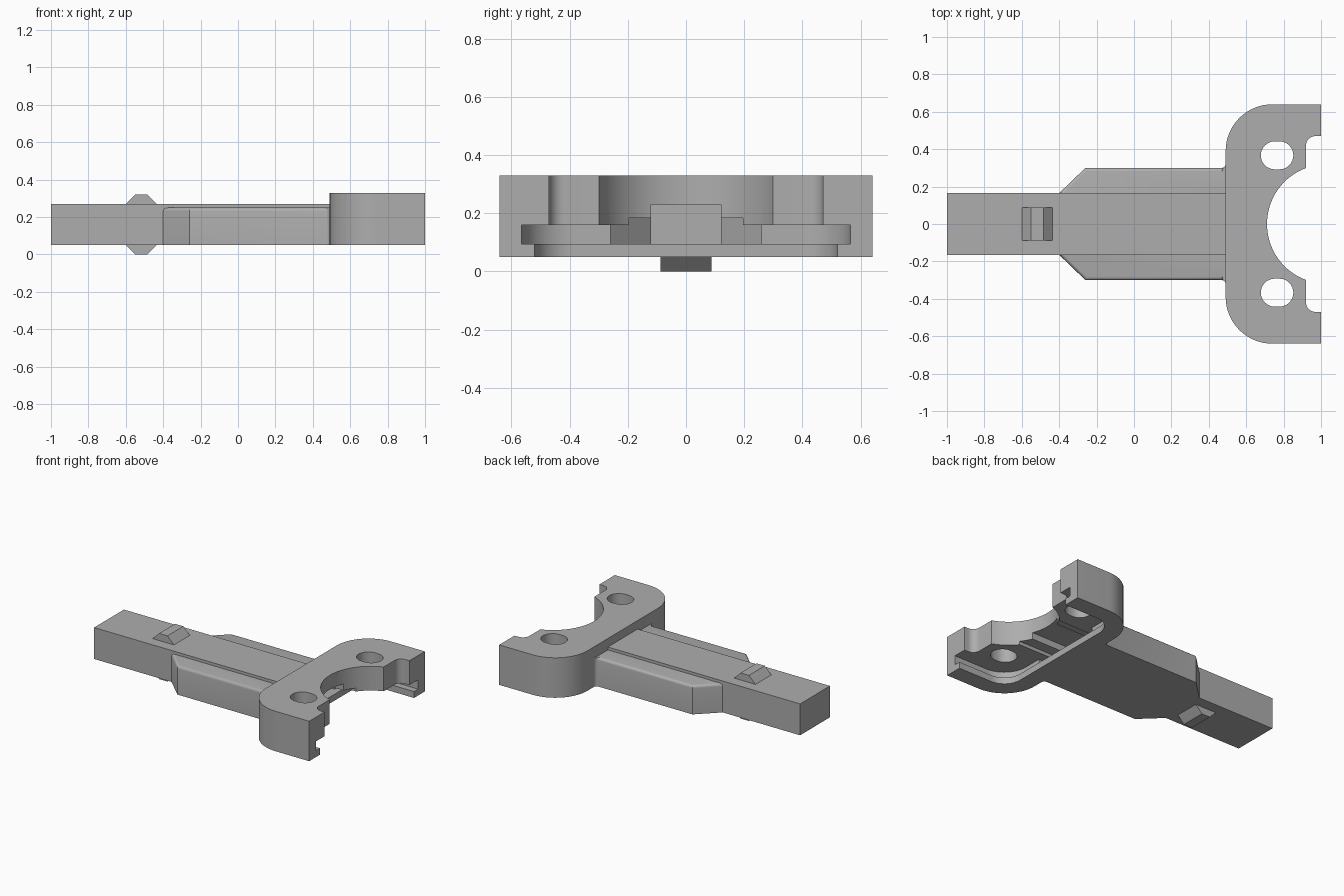
import bpy, bmesh
from math import sin, cos, pi, radians

cube = bpy.data.objects.get("Cube")
if cube:
    bpy.data.objects.remove(cube, do_unlink=True)

grey = bpy.data.materials.new("plain grey")
grey.use_nodes = True
GREY = (0.42, 0.42, 0.42, 1)
grey.diffuse_color = GREY
grey.node_tree.nodes["Principled BSDF"].inputs["Base Color"].default_value = GREY


def arc(cx, cy, r, a0, a1, n=16):
    """Points along an arc, angles in degrees."""
    steps = [radians(a0 + (a1 - a0) * i / n) for i in range(n + 1)]
    return [(cx + r * cos(a), cy + r * sin(a)) for a in steps]


def mirrored(half):
    """Close a half outline (y > 0) by mirroring it across y = 0."""
    return half + [(x, -y) for x, y in reversed(half) if y > 1e-5]


def prism(name, outline, low, high, axis="z"):
    """Extrude a plan outline in z, or a side outline (x, z) in y."""
    bm = bmesh.new()
    place = (lambda a, b, t: (a, b, t)) if axis == "z" else (lambda a, b, t: (a, t, b))
    rings = [[bm.verts.new(place(a, b, t)) for a, b in outline] for t in (low, high)]
    n = len(outline)
    bm.faces.new(rings[0])
    bm.faces.new(rings[1])
    for i in range(n):
        j = (i + 1) % n
        bm.faces.new((rings[0][i], rings[0][j], rings[1][j], rings[1][i]))
    bmesh.ops.recalc_face_normals(bm, faces=bm.faces)
    mesh = bpy.data.meshes.new(name)
    bm.to_mesh(mesh)
    bm.free()
    mesh.materials.append(grey)
    ob = bpy.data.objects.new(name, mesh)
    bpy.context.collection.objects.link(ob)
    return ob


def combine(target, tool, operation):
    mod = target.modifiers.new(operation.lower(), "BOOLEAN")
    mod.operation, mod.solver, mod.object = operation, "EXACT", tool
    bpy.context.view_layer.objects.active = target
    bpy.ops.object.modifier_apply(modifier=mod.name)


def consume(target, tool, operation):
    combine(target, tool, operation)
    bpy.data.objects.remove(tool, do_unlink=True)


BASE, HEAD_X = 0.05, 0.49

# Shaft: a long bar with lower, wider flanks
shaft = prism("shaft", mirrored([(-1, 0.165), (HEAD_X, 0.165)]), BASE, 0.27)
flank_half = [(-0.4, 0.165), (-0.26, 0.3)] + arc(0.47, 0.32, 0.02, -90, 0, 4)
flanks = prism("flanks", mirrored(flank_half), BASE, 0.25)
bm = bmesh.new()
bm.from_mesh(flanks.data)
rim = [e for e in bm.edges
       if all(v.co.z > 0.2 and v.co.x < 0.48 for v in e.verts)
       and abs(sum(v.co.y for v in e.verts)) > 0.4]
bmesh.ops.bevel(bm, geom=rim, offset=0.018, segments=4, profile=0.5, affect="EDGES")
bm.to_mesh(flanks.data)
bm.free()
consume(shaft, flanks, "UNION")

# Latch: wedge nubs standing out above and below the bar
latch = prism("latch", [(-0.6, 0.27), (-0.55, 0.32), (-0.485, 0.32), (-0.435, 0.27),
                        (-0.435, BASE), (-0.485, 0), (-0.55, 0), (-0.6, BASE)],
              -0.088, 0.088, "y")
consume(shaft, latch, "UNION")


# Head: rounded block with a round bite and corner notches
def rounded_plan(inset, end):
    r = 0.25 - inset
    return mirrored(arc(HEAD_X + 0.25, 0.39, r, 180, 90) + [(end, 0.64 - inset)])


head = prism("head", rounded_plan(0, 1), BASE, 0.33)
consume(head, prism("bite", arc(1.03, 0, 0.319, 0, 354, 59), -1, 1), "DIFFERENCE")
notch = mirrored([(0.92, 0.1)] + arc(0.97, 0.42, 0.05, 180, 90, 8) + [(1.2, 0.47)])
consume(head, prism("notch", notch, -1, 1), "DIFFERENCE")

# Bolt slots through the head
for side in (1, -1):
    y = side * 0.367
    slot = arc(0.777, y, 0.075, -90, 90) + arc(0.753, y, 0.075, 90, 270)
    consume(head, prism("slot", slot, -1, 1), "DIFFERENCE")

# Stepped pocket under the head: narrow mouth, wider groove above it
consume(head, prism("mouth", rounded_plan(0.12, 1.2), -0.1, 0.1), "DIFFERENCE")
consume(head, prism("groove", rounded_plan(0.075, 1.2), 0.095, 0.16), "DIFFERENCE")

# Hollow core running through head and shaft
core = prism("core", mirrored([(-0.955, 0.12), (1.2, 0.12)]), 0.095, 0.23)
for width, top in ((0.26, 0.16), (0.195, 0.184)):
    plan = mirrored([(-0.38, 0.12), (width - 0.5, width), (1.2, width)])
    consume(core, prism("side_core", plan, 0.095, top), "UNION")
for part in (shaft, head):
    combine(part, core, "DIFFERENCE")
bpy.data.objects.remove(core, do_unlink=True)

# Smooth the curved walls, keep the edges sharp
for part in (shaft, head):
    bpy.ops.object.select_all(action="DESELECT")
    part.select_set(True)
    bpy.context.view_layer.objects.active = part
    bpy.ops.object.shade_smooth_by_angle(angle=radians(28))
